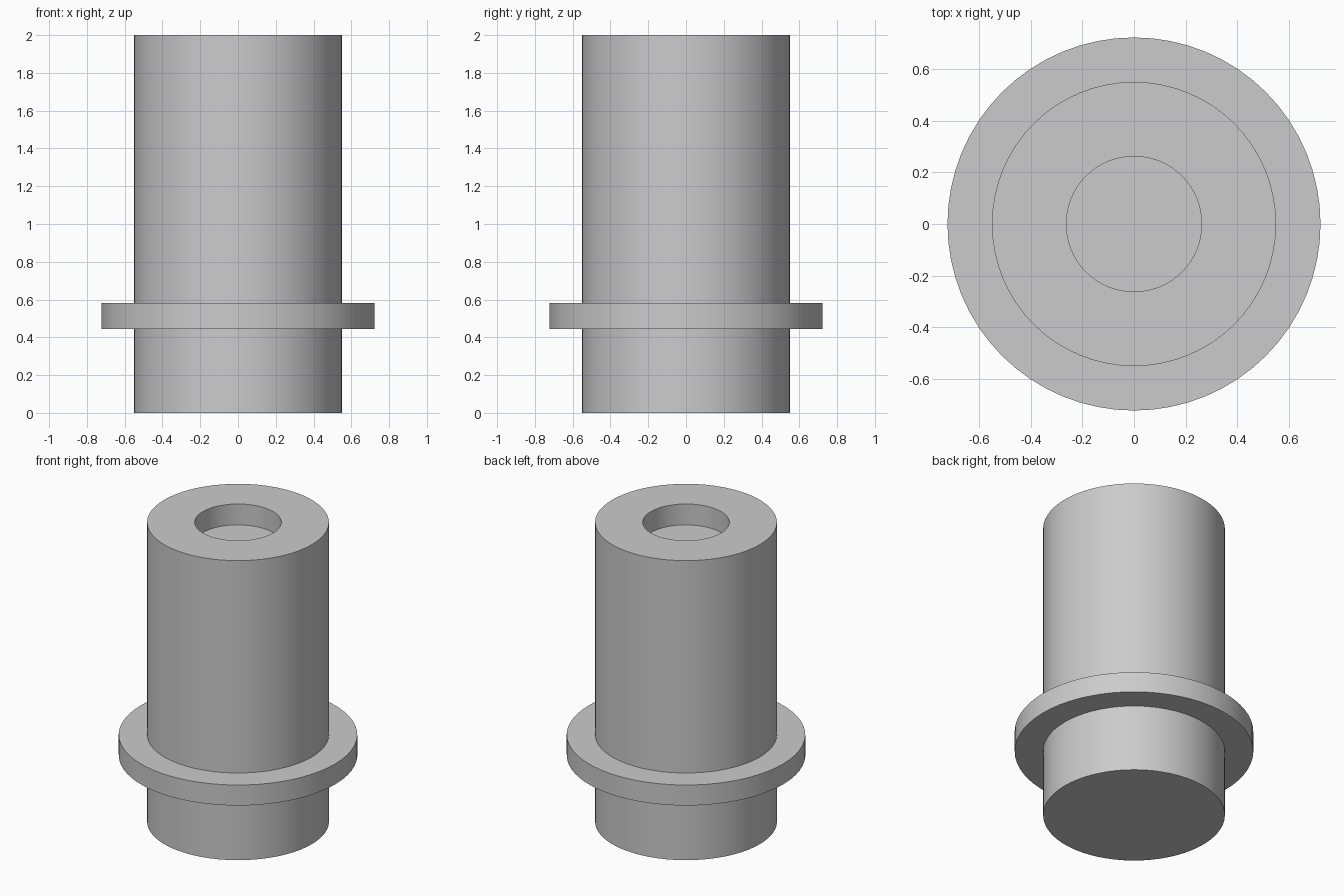
import bpy
import bmesh
import math

cube = bpy.data.objects.get("Cube")
if cube:
    bpy.data.objects.remove(cube, do_unlink=True)

SEGMENTS = 64
BODY_R, FLANGE_R, BORE_R = 0.55, 0.722, 0.262
HEIGHT, BORE_DEPTH = 2.0, 0.14
FLANGE_LOW, FLANGE_HIGH = 0.445, 0.582

grey = bpy.data.materials.new("plain grey")
grey.use_nodes = True
colour = (0.6, 0.6, 0.6, 1.0)
grey.diffuse_color = colour
grey.node_tree.nodes["Principled BSDF"].inputs["Base Color"].default_value = colour


def turned_part(name, profile):
    """Revolve (radius, height) points around z and cap both ends."""
    bm = bmesh.new()
    rings = []
    for radius, z in profile:
        ring = []
        for i in range(SEGMENTS):
            a = math.tau * i / SEGMENTS
            ring.append(bm.verts.new((radius * math.cos(a), radius * math.sin(a), z)))
        rings.append(ring)
    for low, high in zip(rings, rings[1:]):
        for i in range(SEGMENTS):
            j = (i + 1) % SEGMENTS
            bm.faces.new((low[i], low[j], high[j], high[i]))
    bm.faces.new(list(reversed(rings[0])))
    bm.faces.new(rings[-1])
    mesh = bpy.data.meshes.new(name)
    bm.to_mesh(mesh)
    bm.free()
    mesh.materials.append(grey)
    obj = bpy.data.objects.new(name, mesh)
    bpy.context.collection.objects.link(obj)
    bpy.ops.object.select_all(action="DESELECT")
    obj.select_set(True)
    bpy.context.view_layer.objects.active = obj
    bpy.ops.object.shade_smooth_by_angle(angle=math.radians(30))
    return obj


# Stepped sleeve: lower body, collar flange, upper body and shallow bore
turned_part("flanged_sleeve", [
    (BODY_R, 0),
    (BODY_R, FLANGE_LOW),
    (FLANGE_R, FLANGE_LOW),
    (FLANGE_R, FLANGE_HIGH),
    (BODY_R, FLANGE_HIGH),
    (BODY_R, HEIGHT),
    (BORE_R, HEIGHT),
    (BORE_R, HEIGHT - BORE_DEPTH),
])
